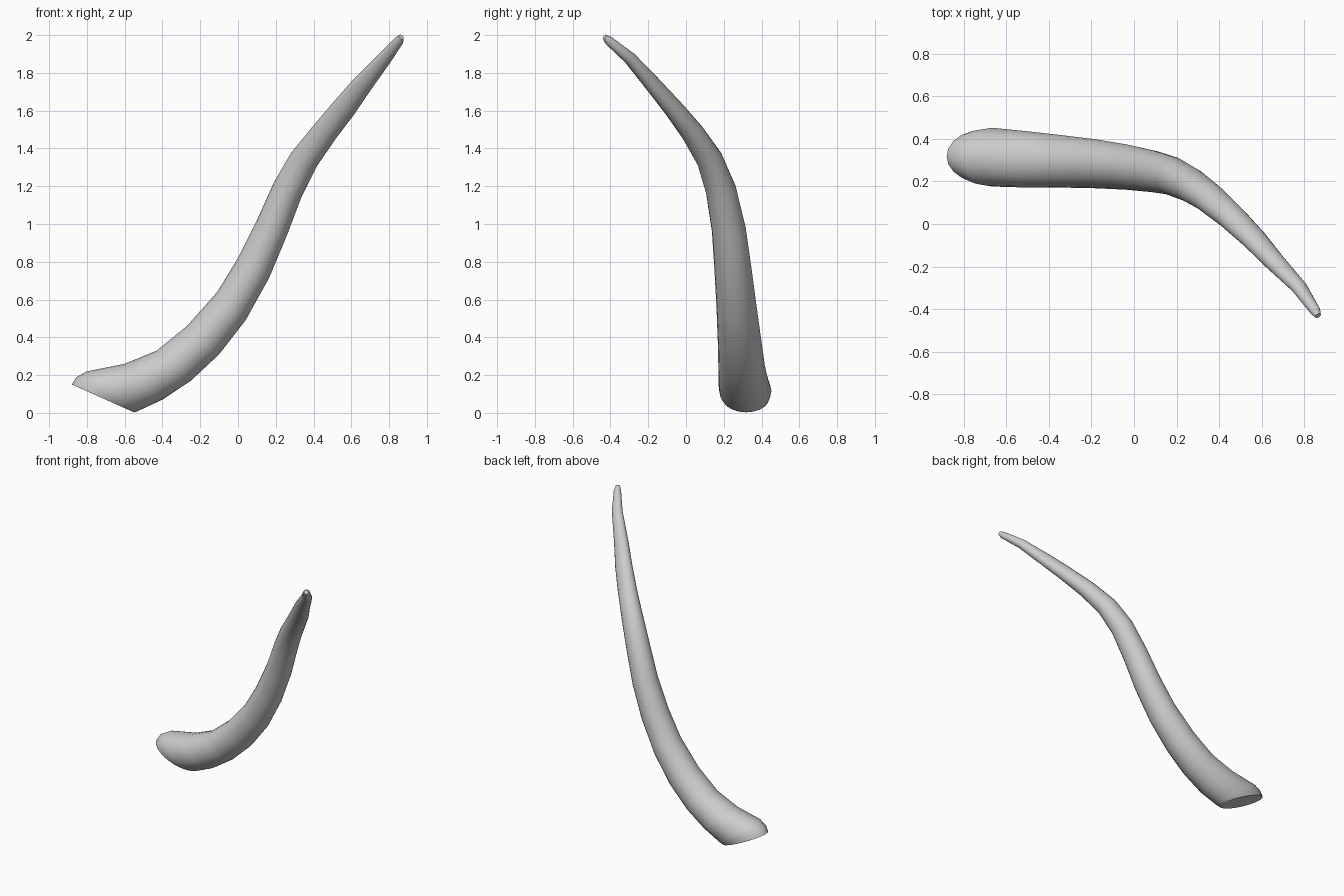
import bpy, bmesh, math
from mathutils import Vector

if "Cube" in bpy.data.objects:
    bpy.data.objects.remove(bpy.data.objects["Cube"])

SIDES = 20

# Cross-sections from base to tip:
# upper edge (x, z), lower edge (x, z), centre y, half-width across
RINGS = [
    (-.88, .15, -.55, .003, .318, .122),
    (-.855, .19, -.543, .004, .315, .131),
    (-.80, .22, -.53, .01, .314, .138),
    (-.60, .26, -.40, .07, .303, .132),
    (-.43, .33, -.25, .17, .294, .123),
    (-.27, .46, -.10, .31, .283, .115),
    (-.11, .64, .04, .49, .267, .106),
    (.00, .82, .165, .715, .248, .098),
    (.10, 1.02, .255, .93, .226, .090),
    (.19, 1.22, .335, 1.14, .185, .081),
    (.28, 1.375, .42, 1.31, .125, .070),
    (.39, 1.51, .52, 1.455, .035, .060),
    (.50, 1.64, .615, 1.58, -.065, .050),
    (.61, 1.765, .70, 1.705, -.172, .042),
    (.74, 1.895, .81, 1.86, -.297, .033),
    (.83, 1.985, .872, 1.955, -.408, .024),
    (.852, 2.0, .876, 1.98, -.431, .014),
]

centres = [Vector(((a + c) / 2, y, (b + d) / 2)) for a, b, c, d, y, w in RINGS]

# Horn: tapered tube lofted through the rings, each square to the path
bm = bmesh.new()
loops = []
for i, (xu, zu, xl, zl, y, w) in enumerate(RINGS):
    up = Vector((xu - xl, 0, zu - zl)) / 2
    if i < 3:
        side = Vector((0, 1, 0))
    else:
        tangent = centres[min(i + 1, len(RINGS) - 1)] - centres[i - 1]
        side = up.cross(tangent).normalized()
        if side.y < 0:
            side = -side
    loop = []
    for k in range(SIDES):
        t = 2 * math.pi * k / SIDES
        loop.append(bm.verts.new(centres[i] + up * math.cos(t) + side * w * math.sin(t)))
    loops.append(loop)
for p, q in zip(loops, loops[1:]):
    for k in range(SIDES):
        n = (k + 1) % SIDES
        bm.faces.new((p[k], p[n], q[n], q[k]))

# Flat slanted base and closed tip
bm.faces.new(loops[0][::-1])
bm.faces.new(loops[-1])
bmesh.ops.recalc_face_normals(bm, faces=bm.faces)

mesh = bpy.data.meshes.new("horn")
bm.to_mesh(mesh)
bm.free()
horn = bpy.data.objects.new("horn", mesh)
bpy.context.collection.objects.link(horn)
bpy.context.view_layer.objects.active = horn
horn.select_set(True)
bpy.ops.object.shade_smooth_by_angle(angle=math.radians(40))
